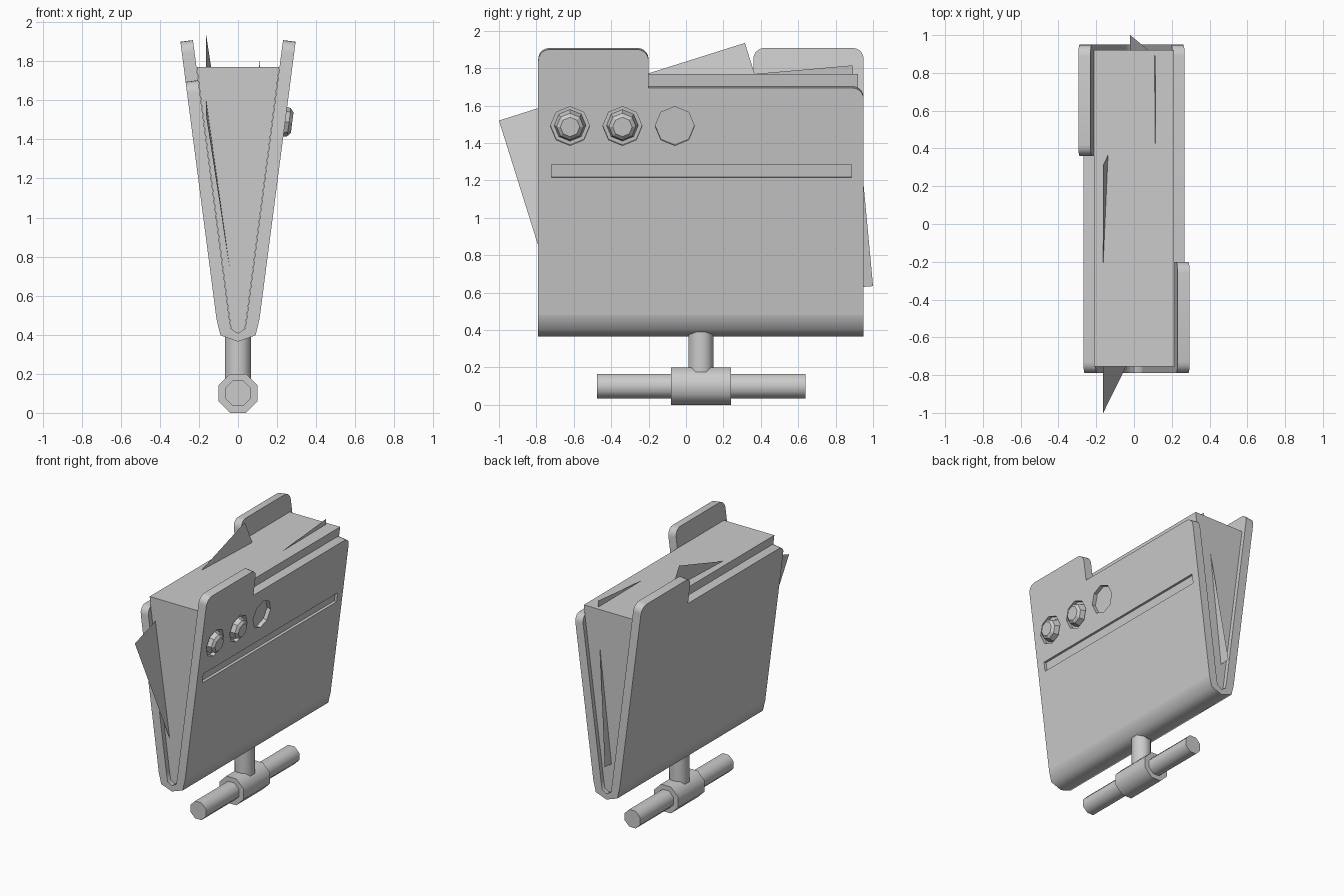
import bpy, bmesh
from math import sin, cos, pi, radians
from mathutils import Vector

if "Cube" in bpy.data.objects:
    bpy.data.objects.remove(bpy.data.objects["Cube"])

TILT = 0.1296            # lean of each cover
OX, OZ = 0.11, 0.48      # outer lower edge of a cover
THICK = 0.065
Y0, Y1 = -0.79, 0.95


def loft(name, rings, smooth=None):
    """Solid through a list of equal point loops, capped at both ends."""
    bm = bmesh.new()
    loops = [[bm.verts.new(p) for p in r] for r in rings]
    n = len(loops[0])
    for a, b in zip(loops, loops[1:]):
        for i in range(n):
            j = (i + 1) % n
            bm.faces.new((a[i], a[j], b[j], b[i]))
    bm.faces.new(loops[0])
    bm.faces.new(loops[-1])
    bmesh.ops.recalc_face_normals(bm, faces=bm.faces)
    me = bpy.data.meshes.new(name)
    bm.to_mesh(me)
    bm.free()
    ob = bpy.data.objects.new(name, me)
    bpy.context.collection.objects.link(ob)
    if smooth:
        smooth_by_angle(ob, smooth)
    return ob


def smooth_by_angle(ob, degrees):
    bpy.ops.object.select_all(action='DESELECT')
    ob.select_set(True)
    bpy.context.view_layer.objects.active = ob
    bpy.ops.object.shade_smooth_by_angle(angle=radians(degrees))


def on_cover(side, y, s, d):
    """Point on a leaning cover: along y, s up the slope, d outward."""
    return (side * (OX + s * sin(TILT) + d * cos(TILT)), y,
            OZ + s * cos(TILT) - d * sin(TILT))


def slab(name, side, outline, d0, d1, smooth=None):
    return loft(name, [[on_cover(side, y, s, d) for y, s in outline] for d in (d0, d1)], smooth)


def rounded(corners, steps=5):
    """Outline from (y, s, radius) corners with the square corners rounded."""
    out = []
    for i, (y, s, r) in enumerate(corners):
        p = Vector((y, s))
        if r == 0:
            out.append(p)
            continue
        a = (Vector(corners[i - 1][:2]) - p).normalized() * r
        b = (Vector(corners[(i + 1) % len(corners)][:2]) - p).normalized() * r
        for k in range(steps + 1):
            t = k / steps * pi / 2
            out.append(p + a * (1 - sin(t)) + b * (1 - cos(t)))
    return out


def octagon(y, s, r):
    return [(y + r * cos(k * pi / 4), s + r * sin(k * pi / 4)) for k in range(8)]


def octagon_rod(name, axis, r, lo, hi, y=0, z=0):
    r /= cos(pi / 8)
    pts = [(r * cos((k + .5) * pi / 4), r * sin((k + .5) * pi / 4)) for k in range(8)]
    if axis == 'Y':
        rings = [[(a, t, z + b) for a, b in pts] for t in (lo, hi)]
    else:
        rings = [[(a, y + b, t) for a, b in pts] for t in (lo, hi)]
    return loft(name, rings, 60)


def mirrored_profile(half):
    return half + [(-x, z) for x, z in reversed(half) if x > 0]


# Covers: low edge with a raised tab at one end
LOW, HIGH, R = 1.225, 1.432, 0.06
right = rounded([(Y0, 0, 0), (Y1, 0, 0), (Y1, LOW, R), (-0.2, LOW, 0), (-0.2, HIGH, R), (Y0, HIGH, R)])
left = rounded([(Y0, 0, 0), (Y1, 0, 0), (Y1, HIGH, R), (0.36, HIGH, R), (0.36, LOW, 0), (Y0, LOW, R)])
right_cover = slab("right_cover", 1, right, -THICK, 0)
slab("left_cover", -1, left, -THICK, 0, 30)

# Recesses in the right cover: three sockets and a long groove
EYES, EYE_S = (-0.62, -0.34, -0.06), 1.019
cutters = [slab("socket_cutter", 1, octagon(y, EYE_S, 0.105), -0.03, 0.05) for y in EYES]
cutters.append(slab("groove_cutter", 1, [(-0.72, .741), (.885, .741), (.885, .812), (-0.72, .812)], -0.02, 0.05))
bpy.context.view_layer.objects.active = right_cover
for c in cutters:
    c.hide_render = True
    m = right_cover.modifiers.new("cut", 'BOOLEAN')
    m.operation, m.solver, m.object = 'DIFFERENCE', 'EXACT', c
    bpy.ops.object.modifier_apply(modifier=m.name)
for c in cutters:
    bpy.data.objects.remove(c)
smooth_by_angle(right_cover, 30)

# Buttons in the first two sockets
for y in EYES[:2]:
    loft("button", [[on_cover(1, a, s, d) for a, s in octagon(y, EYE_S, r)]
                    for r, d in ((0.085, -0.03), (0.072, 0.02), (0.052, 0.036))])

# Folded spine joining the covers
ix, iz = OX - THICK * cos(TILT), OZ + THICK * sin(TILT)
outer = [(OX, OZ), (0.09, 0.397), (0, 0.365), (-0.09, 0.397), (-OX, OZ)]
inner = [(-ix, iz), (-0.036, 0.43), (0, 0.408), (0.036, 0.43), (ix, iz)]
loft("spine", [[(x, y, z) for x, z in outer + inner] for y in (Y0, Y1)], 60)

# Paper stack filling the fold
stack = [(0.211, 1.77), (0.044, iz), (0.035, 0.432), (0.018, 0.412),
         (-0.018, 0.412), (-0.035, 0.432), (-0.044, iz), (-0.211, 1.77)]
loft("paper_stack", [[(x, y, z) for x, z in stack] for y in (-0.755, 0.92)])


# Loose sheets sticking out
def sheet(name, corner, along, down, drop_x):
    c, a = Vector(corner), Vector(along)
    d = Vector((drop_x, *down))
    me = bpy.data.meshes.new(name)
    me.from_pydata([c, c + a, c + a + d, c + d], [], [(0, 1, 2, 3)])
    bpy.context.collection.objects.link(bpy.data.objects.new(name, me))


sheet("loose_sheet_front", (-0.163, -1.0, 1.52), (0, 1.315, 0.415), (0.345, -1.10), 0.17)
sheet("loose_sheet_back", (0.113, 0.89, 1.815), (0, -1.375, -0.12), (0.11, -1.18), -0.133)

# Stem, hub and crossbar underneath
octagon_rod("stem", 'Z', 0.066, 0.12, 0.395, y=0.08)
octagon_rod("hub", 'Y', 0.1, -0.08, 0.24, z=0.1)
octagon_rod("crossbar", 'Y', 0.065, -0.475, 0.64, z=0.1)
